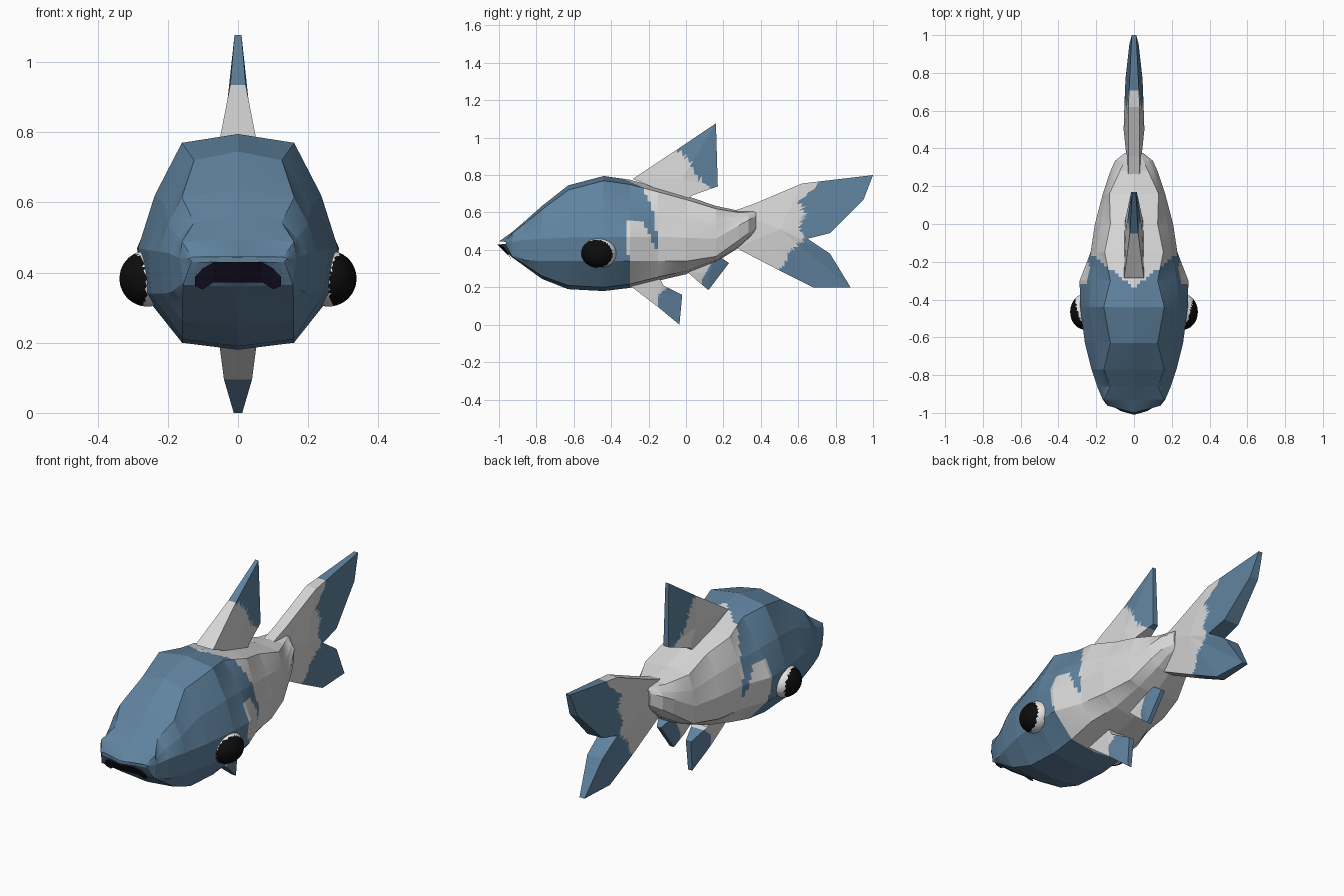
import bpy
import bmesh
import math
from mathutils import Vector

default_cube = bpy.data.objects.get("Cube")
if default_cube:
    bpy.data.objects.remove(default_cube, do_unlink=True)


def make_material(name, red, green, blue):
    material = bpy.data.materials.new(name)
    material.use_nodes = True
    colour = (red, green, blue, 1)
    material.diffuse_color = colour
    material.node_tree.nodes["Principled BSDF"].inputs["Base Color"].default_value = colour
    return material


pale = make_material("pale_scales", .68, .68, .68)
blue = make_material("blue_scales", .115, .224, .345)
eye_white = make_material("eye_white", .8, .8, .8)
black = make_material("pupil_black", .004, .004, .004)
mouth_dark = make_material("mouth_purple", .011, .008, .027)


def finish(name, bm, materials, rule=None, cuts=0):
    """Refine the faces, colour them by the rule, and add the object."""
    bmesh.ops.recalc_face_normals(bm, faces=bm.faces[:])
    if cuts:
        bmesh.ops.subdivide_edges(bm, edges=bm.edges[:], cuts=cuts, use_grid_fill=True)
    for face in bm.faces:
        face.smooth = False
        if rule:
            face.material_index = int(rule(face.calc_center_median()))
    mesh = bpy.data.meshes.new(name)
    bm.to_mesh(mesh)
    bm.free()
    for material in materials:
        mesh.materials.append(material)
    obj = bpy.data.objects.new(name, mesh)
    bpy.context.collection.objects.link(obj)
    return obj


# Body: rings of twelve points, from the lip back to the tail root
# y, top z, bottom z, half width, half width of top, side z, lower side z
sections = [
    (-1.0, .445, .43, .14, .13, .44, .433),
    (-.93, .495, .36, .165, .16, .44, .375),
    (-.86, .555, .31, .195, .125, .455, .345),
    (-.77, .635, .245, .225, .16, .46, .34),
    (-.63, .745, .19, .26, .125, .465, .34),
    (-.44, .795, .18, .285, .16, .47, .34),
    (-.30, .775, .197, .288, .125, .47, .34),
    (-.15, .735, .235, .23, .155, .47, .34),
    (0, .69, .27, .207, .125, .465, .34),
    (.16, .635, .335, .165, .13, .46, .365),
    (.28, .61, .41, .125, .075, .53, .45),
    (.335, .61, .46, .10, .05, .56, .49),
    (.375, .61, .5, .05, .03, .58, .52),
]


def ring(y, top, bottom, width, top_width, side, low):
    drop = .025 * min(1, (top - bottom) / .5)
    bottom_width = max(.56 * width, min(width * .95, .158)) if y < -.1 else .6 * width
    shoulder_x = top_width + .62 * (width - top_width)
    half = [
        (top_width, top - drop),
        (shoulder_x, (top - drop + side) / 2),
        (width, side),
        (width * .95, low),
        (bottom_width, bottom + drop * .8),
    ]
    points = [(0, top)] + half + [(0, bottom)] + [(-x, z) for x, z in reversed(half)]
    # The lip curves back toward its corners
    bend = .27 if y == -1 else 0
    return [(x, y + bend * abs(x), z) for x, z in points]


def body_is_blue(c):
    edge = min(-.15, -.34 + .8 * abs(c.x))
    if c.z < .38:
        edge = -.3
    elif c.y > -.31:
        arch = .55 if c.y < -.23 else .55 - 2.1 * (c.y + .23)
        if c.z < arch and abs(c.x) > .15:
            return False
    return c.y < edge


bm = bmesh.new()
rings = [[bm.verts.new(p) for p in ring(*s)] for s in sections]
for a, b in zip(rings, rings[1:]):
    for i in range(len(a)):
        j = (i + 1) % len(a)
        bm.faces.new((a[i], a[j], b[j], b[i]))
bm.faces.new(rings[0])
bm.faces.new(rings[-1])
finish("body", bm, [pale, blue], body_is_blue, cuts=7)

# Mouth: a thin plate lying under the lip
bm = bmesh.new()
columns = []
for x, low, high in [(-.123, .365, .39), (-.10, .355, .415), (-.07, .375, .432),
                     (0, .375, .432), (.07, .375, .432), (.10, .355, .415),
                     (.123, .365, .39)]:
    column = []
    for z in (low, high):
        t = (z - .36) / .07
        y = -.93 + t * (.27 * abs(x) - .07)
        column.append(bm.verts.new((x, y - .008, z - .003)))
    columns.append(column)
for a, b in zip(columns, columns[1:]):
    bm.faces.new((a[0], b[0], b[1], a[1]))
finish("mouth", bm, [mouth_dark])


def make_fin(name, outline, centre, rule, cuts=8):
    """A fin from (y, z, half thickness) points around a thicker centre."""
    bm = bmesh.new()
    sides = []
    for sign in (1, -1):
        hub = bm.verts.new((sign * centre[2], centre[0], centre[1]))
        rim = [bm.verts.new((sign * h, y, z)) for y, z, h in outline]
        for i in range(len(rim)):
            bm.faces.new((hub, rim[i - 1], rim[i]))
        sides.append(rim)
    left, right = sides
    for i in range(len(left)):
        bm.faces.new((left[i - 1], left[i], right[i], right[i - 1]))
    finish(name, bm, [pale, blue], rule, cuts)


def wave(z, size=.012):
    return size * math.sin(45 * z)


def tail_is_blue(c):
    if c.z > .46:
        edge = .62 + .7 * max(0, c.z - .66)
    else:
        edge = .62 - .75 * (.46 - c.z)
    return c.y > edge + wave(c.z)


make_fin("dorsal_fin",
         [(-.285, .78, .052), (-.05, .935, .022), (.16, 1.077, .01),
          (.17, .74, .015), (.03, .69, .045), (0, .66, .05)],
         (-.02, .78, .042),
         lambda c: c.y + .75 * c.z > .665 + wave(c.z))

make_fin("tail_fin",
         [(.26, .61, .03), (.36, .645, .03), (.62, .755, .03), (1, .80, .012),
          (.95, .67, .025), (.77, .49, .045), (.65, .46, .05), (.77, .38, .045),
          (.88, .2, .015), (.68, .2, .025), (.50, .29, .03), (.27, .41, .03)],
         (.5, .51, .055), tail_is_blue, cuts=12)

make_fin("pelvic_fin",
         [(-.3, .21, .055), (-.15, .095, .04), (-.035, 0, .012),
          (-.02, .16, .015), (-.12, .21, .045), (-.14, .25, .05)],
         (-.15, .165, .045),
         lambda c: c.y > -.15 + max(0, c.z - .15))

make_fin("anal_fin",
         [(.01, .28, .04), (.06, .235, .03), (.12, .185, .012),
          (.23, .33, .012), (.17, .37, .04)],
         (.12, .28, .035),
         lambda c: c.y > .085 + .6 * max(0, c.z - .24))

# Eyes: flattened balls with a large pupil facing outward and forward
gaze = Vector((.93, -.32, -.1))
for side, label in ((1, "left"), (-1, "right")):
    bm = bmesh.new()
    bmesh.ops.create_icosphere(bm, subdivisions=4, radius=1)
    eye = finish(label + "_eye", bm, [eye_white, black],
                 lambda c: Vector((side * c.x, c.y, c.z)).dot(gaze) > .36)
    eye.scale = (.08, .095, .08)
    eye.location = (side * .258, -.465, .383)
